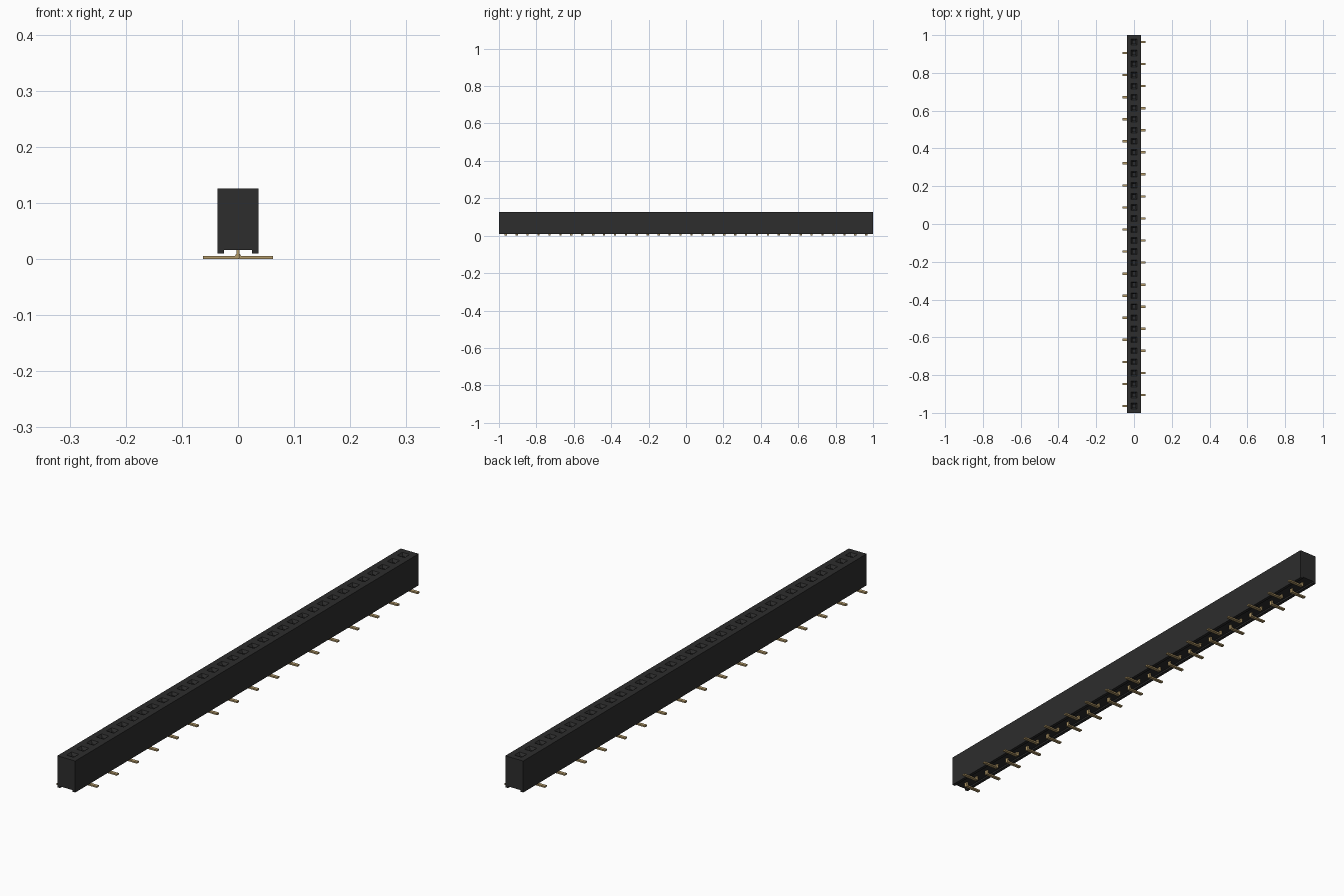
import bpy, bmesh
from mathutils import Vector

if "Cube" in bpy.data.objects:
    bpy.data.objects.remove(bpy.data.objects["Cube"])

COUNT, PITCH = 34, 0.0584
HALF_W, TOP, FOOT, CHANNEL = 0.0365, 0.126, 0.01, 0.016


def material(name, rgb, metallic=0.0):
    m = bpy.data.materials.new(name)
    m.use_nodes = True
    m.diffuse_color = (*rgb, 1)
    m.node_tree.nodes["Principled BSDF"].inputs["Base Color"].default_value = (*rgb, 1)
    return m


def finish(bm, name, mat):
    bmesh.ops.recalc_face_normals(bm, faces=bm.faces)
    mesh = bpy.data.meshes.new(name)
    bm.to_mesh(mesh)
    bm.free()
    mesh.materials.append(mat)
    ob = bpy.data.objects.new(name, mesh)
    bpy.context.collection.objects.link(ob)
    return ob


plastic = material("black plastic", (0.026, 0.026, 0.026))
gold = material("gold contact", (0.45, 0.32, 0.14))
centres = [(i - (COUNT - 1) / 2) * PITCH for i in range(COUNT)]

# Housing: channel section swept along y, one station per socket cell
section = [(-HALF_W, TOP), (-HALF_W, FOOT), (-0.025, FOOT), (-0.025, CHANNEL),
           (0.025, CHANNEL), (0.025, FOOT), (HALF_W, FOOT), (HALF_W, TOP)]
stations = [-1] + [c - PITCH / 2 for c in centres] + [centres[-1] + PITCH / 2, 1]
bm = bmesh.new()
rings = [[bm.verts.new((x, y, z)) for x, z in section] for y in stations]
n = len(section)
top_faces = []
for a, b in zip(rings, rings[1:]):
    for k in range(n):
        j = (k + 1) % n
        f = bm.faces.new((a[k], a[j], b[j], b[k]))
        if k == n - 1:
            top_faces.append(f)
bm.faces.new(rings[0])
bm.faces.new(rings[-1][::-1])
bmesh.ops.recalc_face_normals(bm, faces=bm.faces)

# Sockets: tapered square mouth, then a deep square hole
for face, cy in zip(top_faces[1:-1], centres):
    for half, z in ((0.015, TOP), (0.008, TOP - 0.010), (0.008, 0.05)):
        bmesh.ops.inset_individual(bm, faces=[face], thickness=0.001)
        mid = face.calc_center_median()
        for v in face.verts:
            sx = 1 if v.co.x > mid.x else -1
            sy = 1 if v.co.y > mid.y else -1
            v.co = Vector((sx * half, cy + sy * half, z))
finish(bm, "housing", plastic)

# Contacts: bent strip with a stem and a foot, alternating sides
T = 0.0055
strip = [(-0.003, 0.045), (-0.003, 0.003), (-0.001, 0), (0.062, 0),
         (0.062, T), (0.006, T), (0.003, 0.009), (0.003, 0.045)]
for i, cy in enumerate(centres):
    side = 1 if i % 2 else -1
    bm = bmesh.new()
    face = bm.faces.new([bm.verts.new((side * x, cy - 0.006, z)) for x, z in strip])
    out = bmesh.ops.extrude_face_region(bm, geom=[face])
    moved = [g for g in out["geom"] if isinstance(g, bmesh.types.BMVert)]
    bmesh.ops.translate(bm, verts=moved, vec=(0, 0.012, 0))
    finish(bm, f"contact_{i + 1}", gold)
